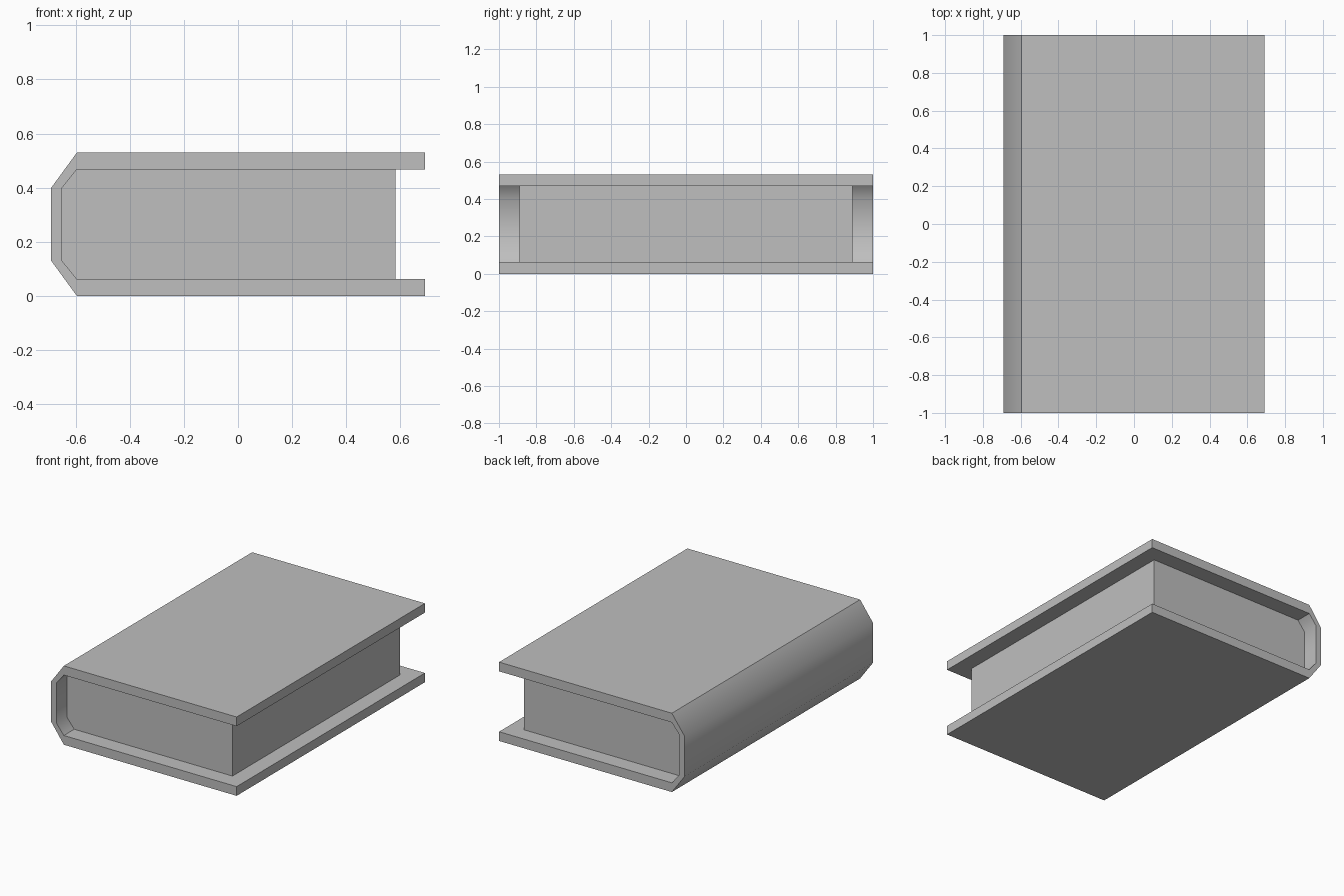
import bpy
import bmesh
import math

if "Cube" in bpy.data.objects:
    bpy.data.objects.remove(bpy.data.objects["Cube"], do_unlink=True)

HEIGHT = 0.53
grey = bpy.data.materials.new("plain grey")
grey.use_nodes = True
colour = (0.52, 0.52, 0.52, 1)
grey.diffuse_color = colour
grey.node_tree.nodes["Principled BSDF"].inputs["Base Color"].default_value = colour


def mirrored(half):
    """Complete a top half profile with its reflection about mid height."""
    return half + [(x, HEIGHT - z) for x, z in reversed(half)]


def extrude_profile(name, profile, half_length):
    """Extrude an x-z outline along y."""
    bm = bmesh.new()
    face = bm.faces.new([bm.verts.new((x, -half_length, z)) for x, z in profile])
    ext = bmesh.ops.extrude_face_region(bm, geom=[face])
    verts = [v for v in ext["geom"] if isinstance(v, bmesh.types.BMVert)]
    bmesh.ops.translate(bm, verts=verts, vec=(0, 2 * half_length, 0))
    bmesh.ops.recalc_face_normals(bm, faces=bm.faces)
    mesh = bpy.data.meshes.new(name)
    bm.to_mesh(mesh)
    bm.free()
    mesh.materials.append(grey)
    obj = bpy.data.objects.new(name, mesh)
    bpy.context.collection.objects.link(obj)
    bpy.ops.object.select_all(action="DESELECT")
    obj.select_set(True)
    bpy.context.view_layer.objects.active = obj
    bpy.ops.object.shade_smooth_by_angle(angle=math.radians(45))
    return obj


# Cover: wraps around the chamfered spine and is open at the fore edge
outer = mirrored([(0.69, HEIGHT), (-0.595, HEIGHT), (-0.69, 0.4)])
inner = mirrored([(0.69, 0.468), (-0.595, 0.468), (-0.65, 0.4)])
extrude_profile("cover", outer + inner[::-1], 1.0)

# Pages: fill the inside of the cover, set back from its three open edges
pages = mirrored([(0.582, 0.468), (-0.595, 0.468), (-0.65, 0.4)])
extrude_profile("pages", pages, 0.89)
